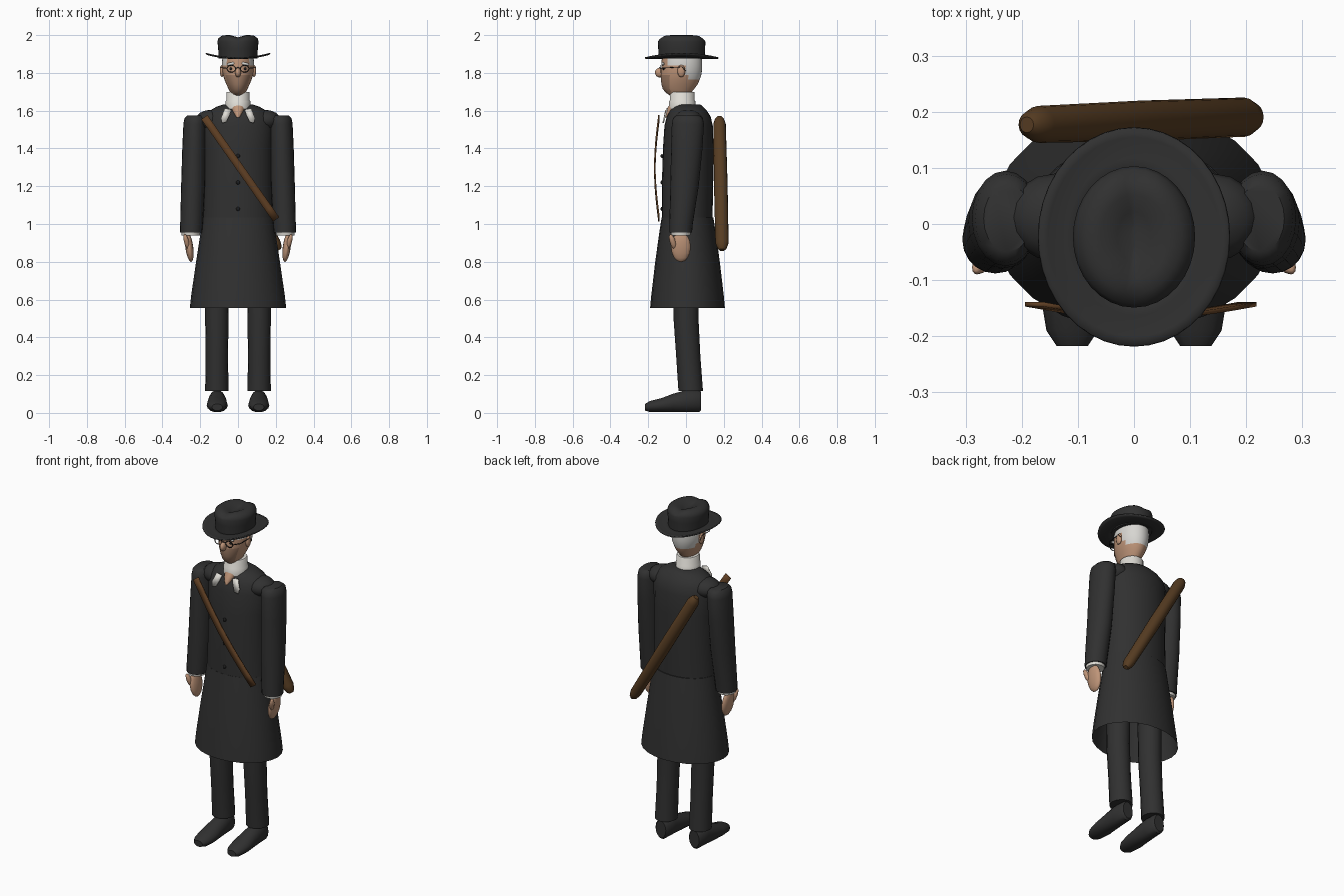
import bpy, bmesh, math
from mathutils import Vector

if "Cube" in bpy.data.objects:
    bpy.data.objects.remove(bpy.data.objects["Cube"])


def material(name, r, g, b):
    m = bpy.data.materials.new(name)
    m.diffuse_color = (r, g, b, 1)
    m.use_nodes = True
    m.node_tree.nodes["Principled BSDF"].inputs["Base Color"].default_value = m.diffuse_color
    return m


COAT = material("black cloth", 0.03, 0.03, 0.03)
DARK = material("dark trim", 0.012, 0.012, 0.012)
SKIN = material("skin", 0.52, 0.30, 0.19)
STUBBLE = material("stubble skin", 0.34, 0.20, 0.13)
WHITE = material("white linen", 0.74, 0.72, 0.67)
HAIR = material("white hair", 0.68, 0.67, 0.64)
LEATHER = material("brown strap", 0.12, 0.052, 0.018)
WOOD = material("brown roll", 0.095, 0.046, 0.016)


def finish(name, bm, mats, rule=None, angle=40):
    bmesh.ops.recalc_face_normals(bm, faces=bm.faces)
    if rule:
        for f in bm.faces:
            f.material_index = rule(f.calc_center_median())
    me = bpy.data.meshes.new(name)
    bm.to_mesh(me)
    bm.free()
    for m in mats:
        me.materials.append(m)
    ob = bpy.data.objects.new(name, me)
    bpy.context.collection.objects.link(ob)
    bpy.ops.object.select_all(action='DESELECT')
    ob.select_set(True)
    bpy.context.view_layer.objects.active = ob
    bpy.ops.object.shade_smooth_by_angle(angle=math.radians(angle))
    return ob


def loft(name, rings, mats, n=24, caps=(True, True), along_y=False, warp=None, rule=None):
    """Elliptical rings (level, centre 1, centre 2, radius 1, radius 2), upright or along y."""
    bm = bmesh.new()
    loops = []
    for h, a, b, ra, rb in rings:
        loop = []
        for i in range(n):
            t = 2 * math.pi * i / n
            p, q = a + ra * math.cos(t), b + rb * math.sin(t)
            co = Vector((p, h, q) if along_y else (p, q, h))
            loop.append(bm.verts.new(warp(co) if warp else co))
        loops.append(loop)
    for lo, hi in zip(loops, loops[1:]):
        for i in range(n):
            bm.faces.new((lo[i], lo[(i + 1) % n], hi[(i + 1) % n], hi[i]))
    if caps[0]:
        bm.faces.new(loops[0])
    if caps[1]:
        bm.faces.new(loops[-1])
    return finish(name, bm, mats, rule)


def ball(name, loc, radii, mat, rot=(0, 0, 0), seg=16):
    bm = bmesh.new()
    bmesh.ops.create_uvsphere(bm, u_segments=seg, v_segments=seg // 2, radius=1)
    bmesh.ops.scale(bm, vec=radii, verts=bm.verts)
    ob = finish(name, bm, [mat], angle=60)
    ob.location, ob.rotation_euler = loc, rot
    return ob


def tube(name, pts, radius, mat, cyclic=False):
    cu = bpy.data.curves.new(name, 'CURVE')
    cu.dimensions, cu.bevel_depth, cu.bevel_resolution = '3D', radius, 1
    sp = cu.splines.new('POLY')
    sp.points.add(len(pts) - 1)
    for p, co in zip(sp.points, pts):
        p.co = (*co, 1)
    sp.use_cyclic_u = cyclic
    cu.materials.append(mat)
    ob = bpy.data.objects.new(name, cu)
    bpy.context.collection.objects.link(ob)


def thicken(ob, t):
    mod = ob.modifiers.new("thickness", 'SOLIDIFY')
    mod.thickness, mod.offset = t, 0


# Coat: bodice, open skirt
loft("coat_body", [(1.03, 0, .006, .187, .134), (1.2, 0, .008, .18, .136), (1.4, 0, .012, .18, .134),
                   (1.52, 0, .014, .185, .128), (1.57, 0, .014, .175, .116), (1.6, 0, .012, .15, .098),
                   (1.62, 0, .012, .115, .08), (1.632, 0, .012, .08, .065)], [COAT])
loft("coat_skirt", [(.555, 0, .008, .255, .198), (.62, 0, .008, .248, .192), (.8, 0, .008, .222, .171),
                    (.95, 0, .008, .199, .15), (1.035, 0, .008, .188, .137)], [COAT], caps=(False, True))
for i, z in enumerate((1.36, 1.22, 1.08)):
    ball(f"coat_button_{i}", (0, -.127, z), (.011, .008, .011), DARK, seg=10)

# Limbs, mirrored by sign
for s, side in ((-1, "right"), (1, "left")):
    loft(f"{side}_sleeve", [(.955, s * .248, -.028, .058, .06), (1.0, s * .246, -.026, .06, .062),
                            (1.2, s * .238, -.008, .063, .075), (1.4, s * .233, .004, .062, .083),
                            (1.53, s * .229, .01, .06, .085), (1.56, s * .227, .01, .056, .079),
                            (1.575, s * .225, .01, .043, .06)], [COAT], n=20)
    ball(f"{side}_shoulder", (s * .14, .012, 1.55), (.085, .078, .055), COAT)
    loft(f"{side}_cuff", [(.94, s * .25, -.028, .048, .05), (.965, s * .249, -.028, .053, .055)], [WHITE], n=20)
    ball(f"{side}_hand", (s * .258, -.027, .878), (.021, .052, .08), SKIN, (0, s * .13, 0))
    ball(f"{side}_thumb", (s * .272, -.07, .905), (.014, .016, .045), SKIN, (.3, s * .25, 0), 10)
    loft(f"{side}_trouser_leg", [(.115, s * .112, .025, .062, .065), (.3, s * .112, .012, .059, .064),
                                 (.5, s * .112, 0, .062, .066), (.75, s * .11, 0, .064, .068)], [COAT], n=16)
    loft(f"{side}_shoe", [(.08, s * .11, .062, .033, .05), (.07, s * .11, .062, .042, .059),
                          (0, s * .11, .062, .046, .06), (-.07, s * .11, .052, .052, .05),
                          (-.13, s * .11, .041, .056, .038), (-.19, s * .11, .034, .046, .03),
                          (-.217, s * .11, .03, .028, .018)], [COAT], n=14, along_y=True,
         warp=lambda c: Vector((c.x, c.y, max(c.z, .008) if c.z > .006 else .004)))
    # Collar tabs lying on the chest
    bm = bmesh.new()
    shape = ((.035, 1.605), (.07, 1.612), (.09, 1.56), (.085, 1.535), (.062, 1.54), (.045, 1.575))
    bm.faces.new([bm.verts.new((s * x, -.12 + (z - 1.54) * .3, z)) for x, z in shape])
    thicken(finish(f"{side}_collar_tab", bm, [WHITE]), .008)

# Neck and collar
loft("throat", [(1.565, 0, -.108, .008, .01), (1.6, 0, -.075, .03, .035), (1.64, 0, -.035, .045, .045)], [SKIN])
loft("collar", [(1.61, 0, -.02, .066, .07), (1.65, 0, -.02, .066, .07), (1.655, 0, -.02, .062, .066),
                (1.695, 0, -.02, .062, .066), (1.7, 0, -.02, .058, .062)], [WHITE])


# Head: hair wraps the back, stubble on the lower face
def head_colour(c):
    if (c.z > 1.775 and c.y > .005) or (c.z > 1.85 and c.y > -.09):
        return 1
    return 2 if c.z < 1.8 and c.y < -.085 else 0


loft("head", [(1.68, 0, -.035, .03, .05), (1.695, 0, -.04, .04, .067), (1.715, 0, -.04, .05, .083),
              (1.74, 0, -.034, .062, .096), (1.765, 0, -.03, .072, .103), (1.79, 0, -.026, .08, .107),
              (1.815, 0, -.023, .084, .108), (1.84, 0, -.022, .085, .108), (1.865, 0, -.022, .084, .107),
              (1.895, 0, -.022, .08, .103)], [SKIN, HAIR, STUBBLE], n=32, rule=head_colour)
ball("nose", (0, -.138, 1.802), (.016, .027, .026), SKIN, (.25, 0, 0), 12)
for s, side in ((-1, "right"), (1, "left")):
    ball(f"{side}_ear", (s * .085, -.025, 1.81), (.011, .021, .033), SKIN, seg=12)
    ball(f"{side}_eyebrow", (s * .037, -.122, 1.848), (.024, .008, .008), HAIR, (0, s * .2, 0), 10)
    ball(f"{side}_eye", (s * .036, -.118, 1.822), (.011, .006, .007), DARK, seg=10)
    # Spectacles: rim and temple arm
    tube(f"{side}_spectacle_rim", [(s * .036 + .023 * math.cos(a), -.134, 1.822 + .018 * math.sin(a))
                                   for a in (math.tau * i / 16 for i in range(16))], .0022, DARK, True)
    tube(f"{side}_spectacle_arm", [(s * .06, -.134, 1.825), (s * .087, -.1, 1.827), (s * .092, -.02, 1.832),
                                   (s * .092, -.002, 1.81)], .0022, DARK)
tube("spectacle_bridge", [(-.013, -.134, 1.825), (0, -.14, 1.829), (.013, -.134, 1.825)], .0022, DARK)

# Hat: creased crown and brim rising at the sides
loft("hat_crown", [(1.875, 0, -.023, .102, .122), (1.93, 0, -.023, .105, .124), (1.965, 0, -.023, .109, .126),
                   (1.983, 0, -.023, .104, .12), (1.997, 0, -.023, .085, .1), (2.0, 0, -.023, .06, .075),
                   (1.99, 0, -.023, .03, .045), (1.985, 0, -.023, .006, .02)], [COAT], n=32,
     warp=lambda c: c - Vector((0, 0, .012 * max(0, 1 - abs(c.x) / .04) * (c.z > 1.97))))
brim = loft("hat_brim", [(1.878, 0, -.023, .08, .1), (1.876, 0, -.023, .12, .14), (1.876, 0, -.023, .155, .178),
                         (1.879, 0, -.023, .17, .195)], [COAT], n=40, caps=(False, False),
            warp=lambda c: c + Vector((0, 0, .024 * (c.x / .17) ** 2)))
thicken(brim, .007)

# Shoulder strap bowed across the chest
bm = bmesh.new()
a, b = Vector((-.178, 0, 1.565)), Vector((.202, 0, 1.025))
across = Vector((b.z - a.z, 0, a.x - b.x)).normalized() * .02
rows = []
for i in range(11):
    p = a.lerp(b, i / 10)
    p.y = -.143 - .022 * math.sin(math.pi * i / 10)
    rows.append((bm.verts.new(p - across), bm.verts.new(p + across)))
for r, q in zip(rows, rows[1:]):
    bm.faces.new((r[0], r[1], q[1], q[0]))
thicken(finish("chest_strap", bm, [LEATHER]), .008)

# Round-ended roll slung diagonally on the back
p, q = Vector((-.185, .177, 1.555)), Vector((.212, .191, .873))
h = (q - p).length / 2
roll = loft("back_roll", [(-h - .012, 0, 0, .014, .014), (-h, 0, 0, .024, .024), (-h + .03, 0, 0, .033, .033),
                          (0, 0, 0, .036, .034), (h - .03, 0, 0, .035, .03), (h, 0, 0, .025, .022),
                          (h + .012, 0, 0, .014, .012)], [WOOD], n=16)
roll.location = (p + q) / 2
roll.rotation_euler = (q - p).to_track_quat('Z', 'Y').to_euler()
